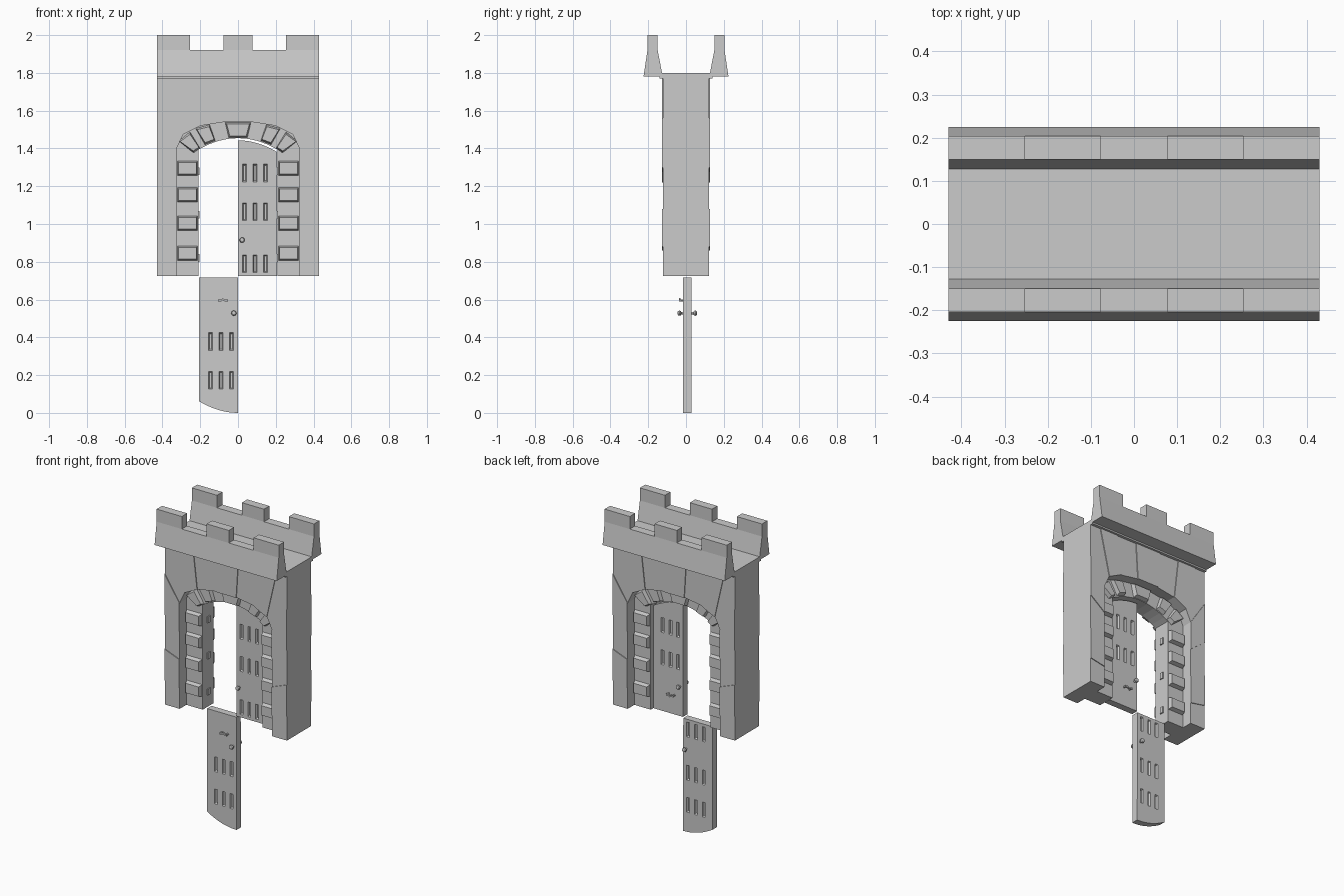
import bpy, bmesh, math
from mathutils import Vector

if "Cube" in bpy.data.objects:
    bpy.data.objects.remove(bpy.data.objects["Cube"])


def finish(name, bm):
    bmesh.ops.recalc_face_normals(bm, faces=bm.faces)
    me = bpy.data.meshes.new(name)
    bm.to_mesh(me)
    bm.free()
    ob = bpy.data.objects.new(name, me)
    bpy.context.collection.objects.link(ob)
    return ob


def add_loft(bm, a, b):
    """Closed solid between two matching loops of 3D points."""
    va = [bm.verts.new(p) for p in a]
    vb = [bm.verts.new(p) for p in b]
    bm.faces.new(va)
    bm.faces.new(vb[::-1])
    for i in range(len(va)):
        j = (i + 1) % len(va)
        bm.faces.new((va[i], vb[i], vb[j], va[j]))


def add_prism(bm, pts, y0, y1):
    add_loft(bm, [(x, y0, z) for x, z in pts], [(x, y1, z) for x, z in pts])


def shrink(pts, f):
    cx = sum(p[0] for p in pts) / len(pts)
    cz = sum(p[1] for p in pts) / len(pts)
    return [(cx + (x - cx) * f[0], cz + (z - cz) * f[1]) for x, z in pts]


def rect(x0, x1, z0, z1):
    return [(x0, z0), (x1, z0), (x1, z1), (x0, z1)]


W, Z0, Z1 = 0.43, 0.725, 1.78


def arch_z(x):
    """Height of the doorway arch."""
    return 1.455 - 0.062 * (abs(x) / 0.21) ** 2


# Core wall with the doorway
bm = bmesh.new()
inner = [(0.21 * math.cos(math.pi * i / 12), 0) for i in range(13)]
inner = [(x, arch_z(x)) for x, _ in inner]
add_prism(bm, [(W, Z0), (W, Z1), (-W, Z1), (-W, Z0), (-0.21, Z0)]
          + inner[::-1] + [(0.21, Z0)], -0.055, 0.055)
finish("doorway_wall", bm)

# Facing stones around the recessed arch: (inner joint, outer joint)
side = [((0.325, Z0), (W, Z0)), ((0.325, 0.86), (W, 0.88)),
        ((0.325, 1.04), (W, 1.08)), ((0.325, 1.22), (W, 1.30)),
        ((0.325, 1.40), (W, 1.56)), ((0.29, 1.475), (0.36, Z1)),
        ((0.20, 1.52), (0.23, Z1)), ((0.075, 1.54), (0.09, Z1))]
joints = side + [((-a[0], a[1]), (-b[0], b[1])) for a, b in side[::-1]]
bm = bmesh.new()
for i in range(len(joints) - 1):
    (a, b), (c, d) = joints[i], joints[i + 1]
    if b[0] != d[0] and (b[1] < Z1 or d[1] < Z1):
        stone = [a, b, (math.copysign(W, b[0]), Z1), d, c]
    else:
        stone = [a, b, d, c]
    out = 0.122 + 0.005 * (i % 2)
    for s in (-1, 1):
        add_prism(bm, stone, s * 0.05, s * out)
finish("facing_stones", bm)

# Raised stones in the recess: jamb blocks and arch blocks
bm = bmesh.new()
blocks = []
for s in (-1, 1):
    for z in (0.845, 1.005, 1.155, 1.295):
        blocks.append(rect(*sorted((s * 0.322, s * 0.213)), z - 0.04, z + 0.04))
half = [[(0.20, 1.40), (0.235, 1.375), (0.315, 1.44), (0.255, 1.49)],
        [(0.12, 1.44), (0.175, 1.418), (0.225, 1.507), (0.15, 1.528)]]
for h in half:
    blocks += [h, [(-x, z) for x, z in h]]
blocks.append([(-0.05, 1.455), (0.05, 1.455), (0.07, 1.54), (-0.07, 1.54)])
for b in blocks:
    for s in (-1, 1):
        f = shrink(b, (0.86, 0.76))
        add_loft(bm, [(x, s * 0.05, z) for x, z in b],
                 [(x, s * 0.08, z) for x, z in f])
finish("recess_blocks", bm)

# Walkway floor
bm = bmesh.new()
add_prism(bm, rect(-W, W, 1.77, 1.80), -0.14, 0.14)
finish("walkway", bm)

# Flared parapets with merlons
prof = [(0.12, 1.78), (0.225, 1.78), (0.204, 1.92), (0.15, 1.92),
        (0.127, 1.80), (0.12, 1.80)]
for name, s in (("front_parapet", -1), ("back_parapet", 1)):
    bm = bmesh.new()
    add_loft(bm, [(-W, s * y, z) for y, z in prof],
             [(W, s * y, z) for y, z in prof])
    for x0, x1 in ((-W, -0.253), (-0.078, 0.078), (0.253, W)):
        add_prism(bm, rect(x0, x1, 1.919, 2.0), s * 0.15, s * 0.204)
    finish(name, bm)

# Hinges on the jambs
bm = bmesh.new()
for s in (-1, 1):
    for z in (0.82, 1.05, 1.28):
        add_prism(bm, rect(s * 0.215, s * 0.203, z - 0.02, z + 0.02), -0.01, 0.015)
finish("hinges", bm)

YC, HALF, TOP = 0.007, 0.022, 1.443


def add_lathe_y(bm, x, z, y, sgn, prof, n=12):
    """Round part along y from (distance, radius) pairs."""
    rings = [[bm.verts.new((x + r * math.cos(2 * math.pi * k / n), y + sgn * d,
                            z + r * math.sin(2 * math.pi * k / n)))
              for k in range(n)] for d, r in prof]
    bm.faces.new(rings[0])
    bm.faces.new(rings[-1])
    for a, b in zip(rings, rings[1:]):
        for k in range(n):
            j = (k + 1) % n
            bm.faces.new((a[k], a[j], b[j], b[k]))


def door(name, flip):
    def place(bm):
        if flip:  # the hanging door is the same leaf mirrored on all axes
            for v in bm.verts:
                v.co = Vector((-v.co.x, 2 * YC - v.co.y, TOP - v.co.z))
        return bm

    # Leaf with curved top
    bm = bmesh.new()
    arc = [(0.207 * i / 8, TOP - 0.062 * (i / 8) ** 2) for i in range(9)]
    add_prism(bm, [(0.207, Z0), (0.001, Z0)] + arc, YC - HALF, YC + HALF)
    leaf = finish(name, place(bm))

    # Slots: three rows on one face, two on the other
    bm = bmesh.new()
    for s, rows in ((-1, (0.79, 1.065, 1.27)), (1, (1.065, 1.27))):
        for z in rows:
            for x in (0.035, 0.09, 0.145):
                r = rect(x - 0.011, x + 0.011, z - 0.048, z + 0.048)
                f = shrink(r, (0.5, 0.85))
                add_loft(bm, [(px, YC + s * 0.024, pz) for px, pz in r],
                         [(px, YC + s * 0.011, pz) for px, pz in f])
    cutter = finish(name + "_slot_cutter", place(bm))
    cutter.hide_render = True
    mod = leaf.modifiers.new("slots", 'BOOLEAN')
    mod.operation = 'DIFFERENCE'
    mod.solver = 'EXACT'
    mod.object = cutter
    bpy.context.view_layer.objects.active = leaf
    bpy.ops.object.modifier_apply(modifier=mod.name)
    bpy.data.objects.remove(cutter)

    # Knobs on both faces and a pull handle on one
    bm = bmesh.new()
    knob = [(-0.005, 0.006), (0.01, 0.006), (0.013, 0.012), (0.02, 0.014),
            (0.027, 0.011), (0.03, 0.005)]
    for s in (-1, 1):
        add_lathe_y(bm, 0.022, 0.915, YC + s * HALF, s, knob)
    post = [(-0.005, 0.006), (0.02, 0.006)]
    for x in (0.06, 0.10):
        add_lathe_y(bm, x, 0.848, YC + HALF, 1, post, 8)
    add_prism(bm, [(0.054, 0.853), (0.07, 0.853), (0.08, 0.846), (0.09, 0.853),
                   (0.106, 0.853), (0.106, 0.843), (0.09, 0.843), (0.08, 0.836),
                   (0.07, 0.843), (0.054, 0.843)], YC + HALF + 0.014, YC + HALF + 0.022)
    finish(name + "_fittings", place(bm))


door("right_door", False)
door("hanging_door", True)
